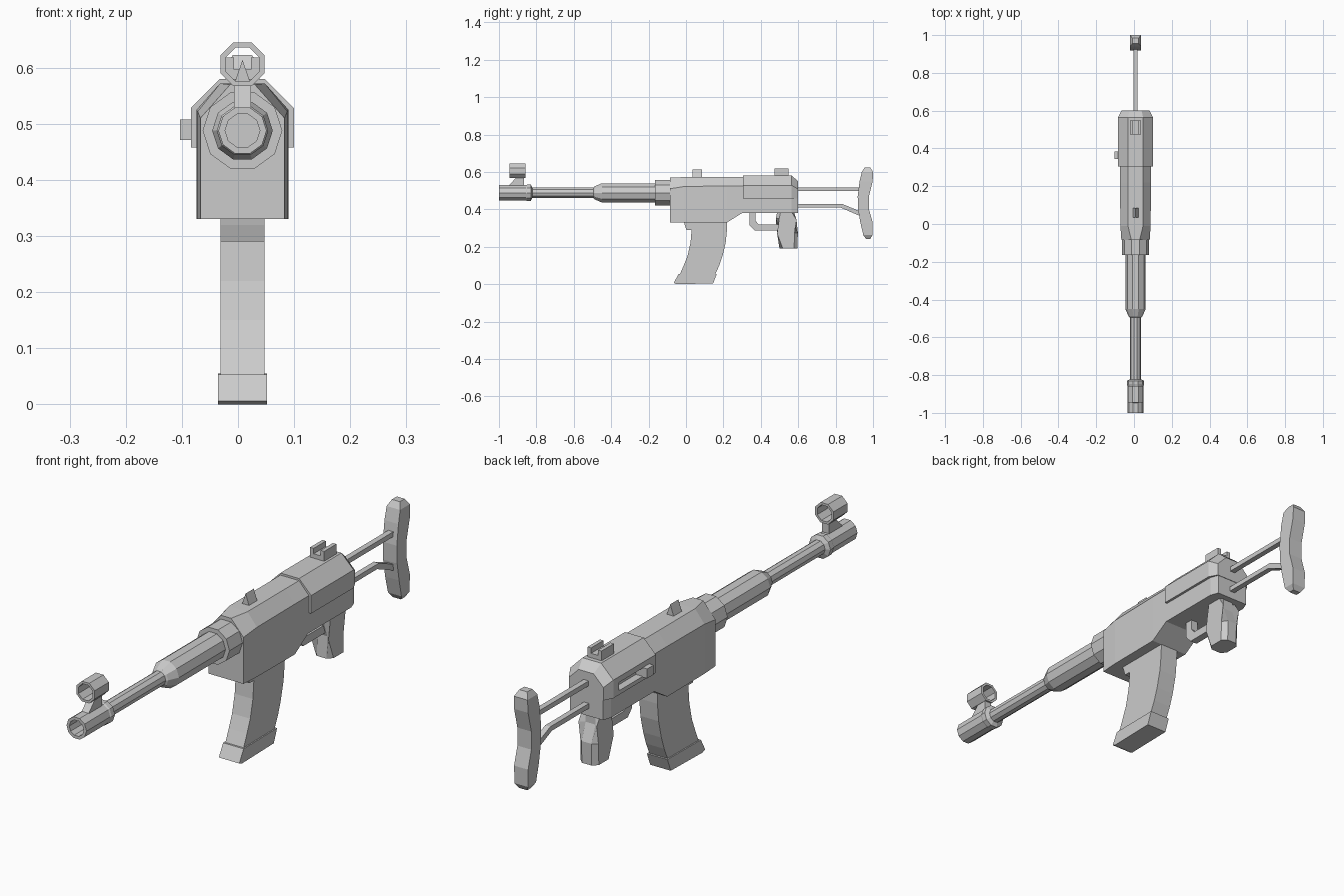
import bpy, bmesh, math

CX, AZ = 0.008, 0.488   # centre line and bore height


def finish(name, bm):
    bmesh.ops.recalc_face_normals(bm, faces=bm.faces)
    me = bpy.data.meshes.new(name)
    bm.to_mesh(me)
    bm.free()
    ob = bpy.data.objects.new(name, me)
    bpy.context.collection.objects.link(ob)
    return ob


def loft(name, rings, closed=False, edit=None):
    """Skin rings of points; cap the ends, or join last to first."""
    bm = bmesh.new()
    vs = [[bm.verts.new(p) for p in r] for r in rings]
    n = len(rings[0])
    pairs = list(zip(vs, vs[1:])) + ([(vs[-1], vs[0])] if closed else [])
    for a, b in pairs:
        for i in range(n):
            j = (i + 1) % n
            bm.faces.new((a[i], a[j], b[j], b[i]))
    if not closed:
        bm.faces.new(vs[0])
        bm.faces.new(vs[-1])
    if edit:
        edit(bm)
    return finish(name, bm)


def prism(name, yz, hw, edit=None, x=CX):
    return loft(name, [[(x + s * hw, y, z) for y, z in yz] for s in (-1, 1)], edit=edit)


def box(name, x0, x1, y0, y1, z0, z1):
    return prism(name, [(y0, z0), (y1, z0), (y1, z1), (y0, z1)], (x1 - x0) / 2, x=(x0 + x1) / 2)


def lathe(name, prof, n=10, turn=0.0, z=AZ, closed=False):
    ang = [turn + 2 * math.pi * i / n for i in range(n)]
    return loft(name, [[(CX + r * math.cos(a), y, z + r * math.sin(a)) for a in ang]
                       for r, y in prof], closed)


def house(y, hw, zb, zs, ht, zt):
    """Box section with sloped shoulders."""
    return [(CX + x, y, z) for x, z in ((-hw, zb), (hw, zb), (hw, zs),
                                        (ht, zt), (-ht, zt), (-hw, zs))]


# Barrel group
lathe("muzzle", [(0.031, -0.93), (0.031, -1.0), (0.043, -1.0), (0.043, -0.855),
                 (0.046, -0.85), (0.046, -0.83), (0.029, -0.822)])
lathe("barrel", [(0.029, -0.85), (0.029, -0.47)])
lathe("handguard", [(0.029, -0.495), (0.036, -0.49), (0.054, -0.45), (0.054, -0.15)])
lathe("barrel_collar", [(0.071, -0.165), (0.071, -0.07)])

# Front sight
prism("front_sight_post", [(-0.955, 0.52), (-0.905, 0.572), (-0.865, 0.572), (-0.865, 0.52)], 0.015)
R = 1 / math.cos(math.pi / 8)
lathe("front_sight_hood", [(0.03 * R, -0.945), (0.039 * R, -0.945), (0.039 * R, -0.858),
                           (0.03 * R, -0.858)], 8, math.pi / 8, 0.606, True)

# Receiver body
receiver = loft("receiver", [
    house(-0.085, 0.075, 0.33, 0.51, 0.022, 0.57),
    house(-0.01, 0.08, 0.33, 0.522, 0.04, 0.572),
    house(0.22, 0.082, 0.33, 0.525, 0.04, 0.572),
    house(0.30, 0.082, 0.38, 0.525, 0.04, 0.572),
    house(0.565, 0.082, 0.38, 0.525, 0.04, 0.572),
    house(0.598, 0.07, 0.38, 0.505, 0.032, 0.545)])

# Raised rear cover with a slot on the left
cover = loft("rear_cover", [
    house(0.305, 0.092, 0.458, 0.528, 0.04, 0.58),
    house(0.565, 0.092, 0.458, 0.528, 0.04, 0.58),
    house(0.60, 0.074, 0.458, 0.508, 0.032, 0.55)])
cutter = box("slot_cutter", -0.12, -0.055, 0.345, 0.53, 0.474, 0.506)
cutter.hide_render = True
cutter.hide_viewport = True
for ob in (receiver, cover):
    mod = ob.modifiers.new("slot", "BOOLEAN")
    mod.operation, mod.solver, mod.object = "DIFFERENCE", "EXACT", cutter
box("bolt_handle", -0.103, -0.05, 0.345, 0.385, 0.471, 0.508)

# Ridge on top and notched rear sight
loft("top_ridge", [[(CX + x, y, z) for x, z in ((-0.017, 0.565), (0.017, 0.565), (0, 0.614))]
                   for y in (0.035, 0.085)])
loft("rear_sight", [[(CX + x, y, z) for x, z in (
    (-0.03, 0.57), (0.03, 0.57), (0.03, 0.618), (0.015, 0.618), (0.015, 0.597),
    (-0.015, 0.597), (-0.015, 0.618), (-0.03, 0.618))] for y in (0.473, 0.548)])

# Curved magazine and its foot
prism("magazine", [(-0.012, 0.34), (-0.008, 0.32), (0.002, 0.29), (0.03, 0.29), (0.024, 0.22),
                   (0.008, 0.15), (-0.012, 0.10), (-0.034, 0.05), (0.155, 0.05), (0.178, 0.10),
                   (0.195, 0.15), (0.212, 0.22), (0.219, 0.29), (0.22, 0.34)], 0.039)
prism("magazine_foot", [(-0.04, 0.053), (-0.066, 0.006), (-0.05, 0.0), (0.145, 0.004),
                        (0.165, 0.055)], 0.044)


# Grip with chamfered upright edges
def chamfer(bm):
    es = [e for e in bm.edges if abs(e.verts[0].co.x - e.verts[1].co.x) < 1e-4
          and abs(e.verts[0].co.z - e.verts[1].co.z) > 0.01]
    bmesh.ops.bevel(bm, geom=es, offset=0.018, segments=1, affect="EDGES")


prism("grip", [(0.49, 0.40), (0.48, 0.35), (0.505, 0.275), (0.50, 0.19), (0.596, 0.19),
               (0.598, 0.275), (0.573, 0.34), (0.573, 0.40)], 0.039, chamfer)

# Trigger guard
prism("trigger_guard", [(0.34, 0.39), (0.34, 0.315), (0.366, 0.288), (0.51, 0.288), (0.51, 0.32),
                        (0.388, 0.32), (0.372, 0.338), (0.372, 0.39)], 0.015)

# Wire stock and butt plate
prism("upper_stock_rod", [(0.58, 0.498), (0.94, 0.498), (0.94, 0.517), (0.58, 0.517)], 0.011)
prism("lower_stock_rod", [(0.58, 0.41), (0.825, 0.41), (0.94, 0.36), (0.94, 0.385),
                          (0.835, 0.429), (0.58, 0.429)], 0.011)
loft("butt_plate", [[(CX + sx * hw, y, z) for sx, y in ((-1, y0), (1, y0), (1, y1), (-1, y1))]
                    for z, y0, y1, hw in (
    (0.242, 0.962, 0.985, 0.017), (0.262, 0.948, 0.997, 0.029), (0.33, 0.932, 0.998, 0.03),
    (0.40, 0.92, 0.978, 0.03), (0.47, 0.918, 0.978, 0.03), (0.55, 0.928, 0.998, 0.03),
    (0.60, 0.94, 1.0, 0.029), (0.623, 0.955, 0.985, 0.017))])
